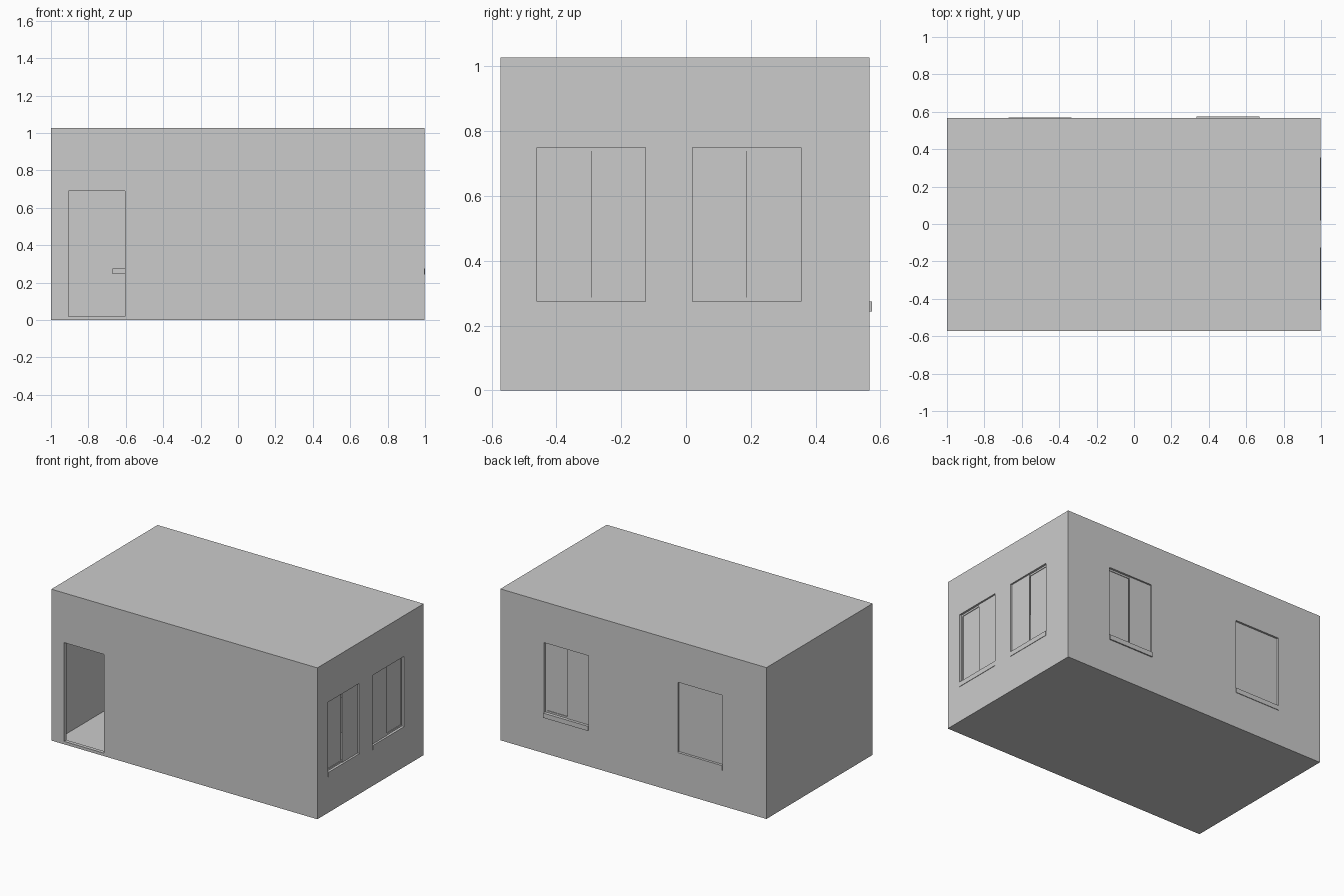
import bpy

if "Cube" in bpy.data.objects:
    bpy.data.objects.remove(bpy.data.objects["Cube"])

# Overall dimensions of the hollow room
X0, X1, Y0, Y1, TOP = -1.0, 0.997, -0.573, 0.566, 1.027
WALL, SLAB = 0.025, 0.004
Z0, Z1 = 0.275, 0.75          # window opening heights


def box(name, x0, x1, y0, y1, z0, z1):
    bpy.ops.mesh.primitive_cube_add(
        size=1, location=((x0 + x1) / 2, (y0 + y1) / 2, (z0 + z1) / 2))
    ob = bpy.context.object
    ob.name = name
    ob.scale = (x1 - x0, y1 - y0, z1 - z0)
    bpy.ops.object.transform_apply(location=True, rotation=False, scale=True)
    return ob


def cut(target, cutter):
    mod = target.modifiers.new("cut", 'BOOLEAN')
    mod.operation = 'DIFFERENCE'
    mod.solver = 'EXACT'
    mod.object = cutter
    bpy.context.view_layer.objects.active = target
    bpy.ops.object.modifier_apply(modifier=mod.name)
    bpy.data.objects.remove(cutter)


def wall_box(name, side, a0, a1, d0, d1, z0, z1):
    """Box on a wall: a = along the wall, d = depth measured inward from its face."""
    if side == "back":
        return box(name, a0, a1, Y1 - d1, Y1 - d0, z0, z1)
    return box(name, X1 - d1, X1 - d0, a0, a1, z0, z1)


# Room shell
shell = box("room_shell", X0, X1, Y0, Y1, 0, TOP)
cut(shell, box("hollow", X0 + WALL, X1 - WALL, Y0 + WALL, Y1 - WALL, SLAB, TOP - SLAB))

# Doorway
cut(shell, box("door_cut", -0.905, -0.605, Y0 - 0.1, Y0 + 0.1, 0.02, 0.69))

# Windows: name, wall, start, end, outer sill overhang, depth of each sash
windows = [
    ("right_front", "right", -0.46, -0.125, 0.003, (0.018, 0.011)),
    ("right_rear", "right", 0.02, 0.355, 0.003, (0.011, 0.018)),
    ("back_left", "back", -0.67, -0.335, 0.004, (0.013, 0.013)),
    ("back_right", "back", 0.335, 0.67, 0.008, (0.011, 0.018)),
]
F = 0.012                     # frame width seen from inside
for name, side, a0, a1, over, depths in windows:
    cut(shell, wall_box("window_cut", side, a0, a1, -0.1, 0.1, Z0, Z1))
    # Frame flush with the inner wall
    frame = wall_box(name + "_window_frame", side, a0, a1, 0.014, WALL, Z0, Z1)
    cut(frame, wall_box("frame_cut", side, a0 + F, a1 - F, -0.1, 0.1, Z0 + F, Z1 - F))
    # Two sliding sashes
    mid = (a0 + a1) / 2
    for i, (s0, s1) in enumerate(((a0, mid), (mid, a1))):
        wall_box(f"{name}_sash_{i + 1}", side, s0, s1,
                 depths[i], depths[i] + 0.004, Z0, Z1)
    # Outer and inner sills under the opening
    wall_box(name + "_outer_sill", side, a0, a1, -over, 0.002, 0.243, Z0)
    wall_box(name + "_inner_sill", side, a0, a1, WALL - 0.002, WALL + 0.01, 0.245, Z0)
